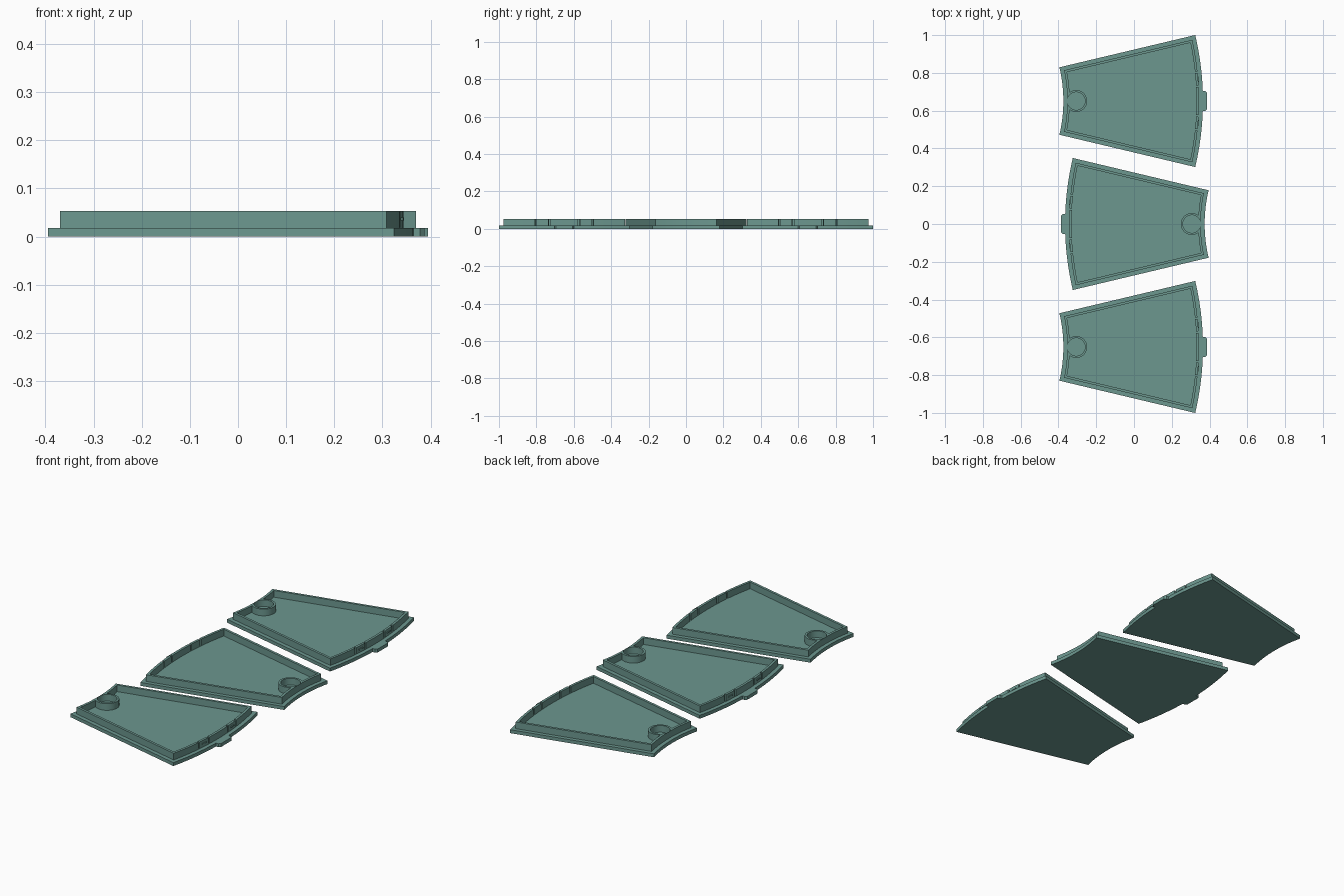
import bpy, bmesh, math

if "Cube" in bpy.data.objects:
    bpy.data.objects.remove(bpy.data.objects["Cube"])

CX = -1.146                    # centre of the ring the panels belong to
R_IN, R_OUT = 0.772, 1.511
HALF = math.radians(13.37)
BASE, TOP = 0.018, 0.053       # plate top, rim top
POST = (-0.306, 0.0)           # socket centre

green = bpy.data.materials.new("sage green")
green.diffuse_color = (0.15, 0.31, 0.275, 1)
green.use_nodes = True
green.node_tree.nodes["Principled BSDF"].inputs["Base Color"].default_value = green.diffuse_color


def prism(name, pts, z0, z1, hidden=False):
    """Extrude a 2D outline between two heights."""
    bm = bmesh.new()
    face = bm.faces.new([bm.verts.new((x, y, z0)) for x, y in pts])
    up = bmesh.ops.extrude_face_region(bm, geom=[face])["geom"]
    bmesh.ops.translate(bm, vec=(0, 0, z1 - z0),
                        verts=[v for v in up if isinstance(v, bmesh.types.BMVert)])
    bmesh.ops.recalc_face_normals(bm, faces=bm.faces)
    mesh = bpy.data.meshes.new(name)
    bm.to_mesh(mesh)
    bm.free()
    mesh.materials.append(green)
    ob = bpy.data.objects.new(name, mesh)
    bpy.context.collection.objects.link(ob)
    ob.hide_render = hidden
    if hidden:
        ob.display_type = 'WIRE'
    return ob


def sector(inset, n=28):
    """Outline of a ring sector, moved inward evenly on all sides."""
    pts = []
    for r, s in ((R_IN + inset, 1), (R_OUT - inset, -1)):
        a = HALF - math.asin(inset / r)
        pts += [(CX + r * math.cos(t), r * math.sin(t))
                for t in (s * a * (1 - 2 * i / n) for i in range(n + 1))]
    return pts


def circle(r, n=40):
    return [(POST[0] + r * math.cos(2 * math.pi * i / n),
             POST[1] + r * math.sin(2 * math.pi * i / n)) for i in range(n)]


def arc_box(y, width, r0, r1):
    """Small block across the outer wall at offset y."""
    a, h = math.asin(y / R_OUT), width / 2
    c, s = math.cos(a), math.sin(a)
    return [(CX + r * c - t * s, r * s + t * c)
            for r, t in ((r0, -h), (r1, -h), (r1, h), (r0, h))]


def cut(ob, cutter):
    m = ob.modifiers.new("cut", 'BOOLEAN')
    m.operation, m.object, m.solver = 'DIFFERENCE', cutter, 'EXACT'


# Cutters: tray cavity (leaving the socket wall), socket bore, clip slots
cavity = prism("cavity_cutter", sector(0.034), 0.01, 0.07, True)
cut(cavity, prism("socket_cutter", circle(0.058), 0.0, 0.08, True))
bore = prism("bore_cutter", circle(0.047), 0.005, 0.075, True)
rim_r = R_OUT - 0.021
slots = [prism("slot_cutter", arc_box(s * y, 0.009, rim_r - 0.03, rim_r + 0.02),
               BASE + 0.001, 0.07, True) for s in (-1, 1) for y in (0.08, 0.155)]

# Plate, raised rim with socket, locking tab and clip nubs
plate = prism("base_plate", sector(0.0), 0, BASE)
rim = prism("rim", sector(0.021), BASE, TOP)
for c in [cavity, bore] + slots:
    cut(rim, c)
tab = prism("locking_tab", [(0.35, -0.052), (0.378, -0.052), (0.387, -0.043),
                            (0.387, 0.043), (0.378, 0.052), (0.35, 0.052)], 0, BASE)
nubs = [prism("clip_nub", arc_box(y, 0.03, rim_r - 0.006, rim_r + 0.004), 0.033, 0.039)
        for y in (-0.1175, 0.1175)]

# Bake the cuts so that the panels can be copied
bpy.context.view_layer.update()
baked = bpy.data.meshes.new_from_object(
    rim.evaluated_get(bpy.context.evaluated_depsgraph_get()))
rim.modifiers.clear()
rim.data = baked
for ob in [o for o in bpy.data.objects if o.hide_render]:
    bpy.data.objects.remove(ob)

parts = [plate, rim, tab] + nubs
bpy.ops.object.select_all(action='DESELECT')
for ob in parts:
    ob.select_set(True)
bpy.context.view_layer.objects.active = plate
bpy.ops.object.shade_smooth_by_angle(angle=math.radians(30))

# Three panels in a row, the middle one turned around
for y, turn in ((0.0, math.pi), (-0.651, 0.0)):
    for ob in parts:
        twin = ob.copy()
        bpy.context.collection.objects.link(twin)
        twin.location.y = y
        twin.rotation_euler.z = turn
for ob in parts:
    ob.location.y = 0.651
